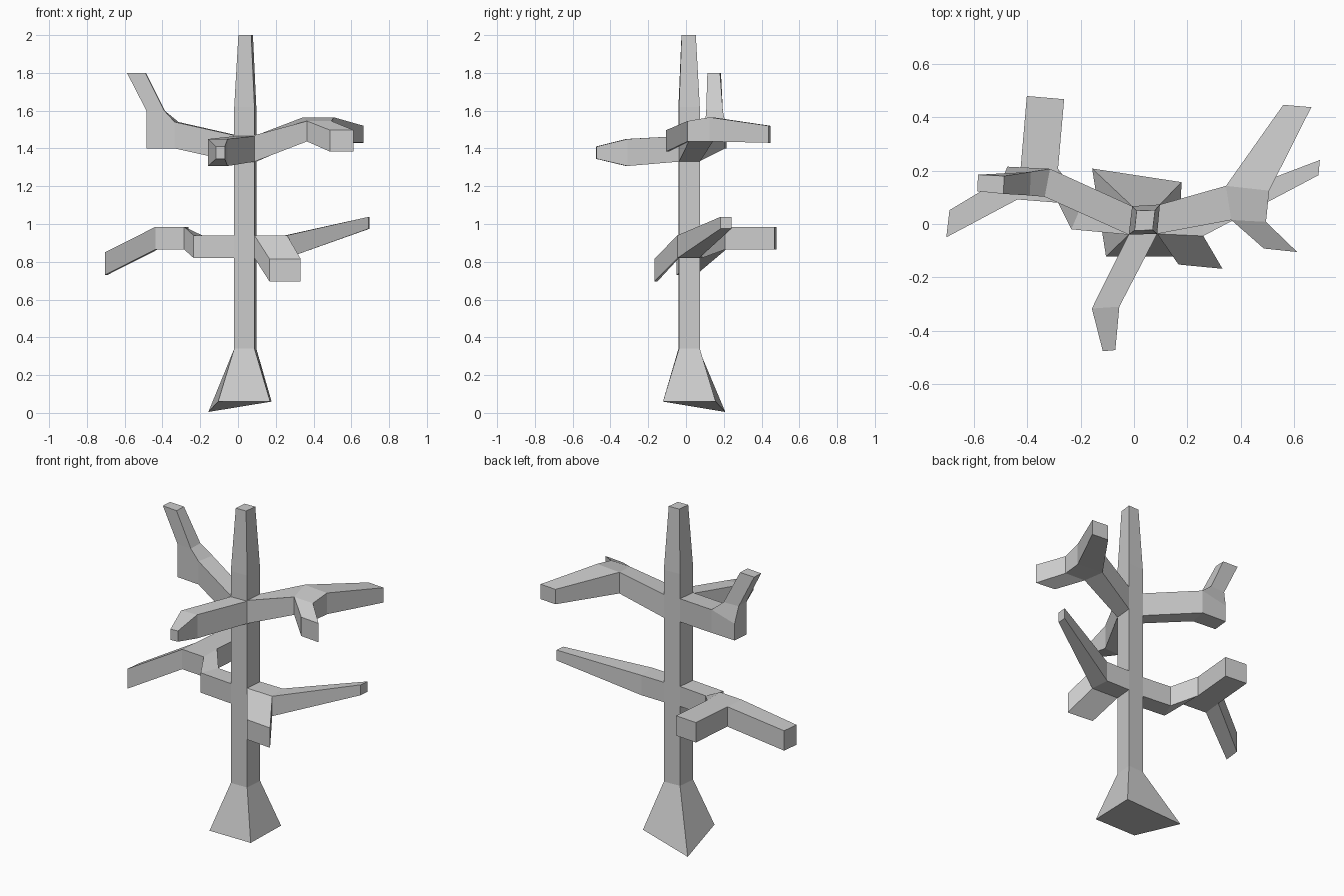
import bpy
import bmesh
from mathutils import Vector

cube = bpy.data.objects.get("Cube")
if cube:
    bpy.data.objects.remove(cube, do_unlink=True)

bark = bpy.data.materials.new("pale_grey_bark")
bark.use_nodes = True
GREY = (0.6, 0.6, 0.6, 1)
bark.diffuse_color = GREY
bark.node_tree.nodes["Principled BSDF"].inputs["Base Color"].default_value = GREY


def gate(a, b, low, high):
    """Upright cross-section over the plan line a-b."""
    return [Vector((*a, low)), Vector((*b, low)), Vector((*b, high)), Vector((*a, high))]


def ring(plan, z):
    """Level cross-section of the trunk."""
    return [Vector((*p, z)) for p in plan]


def build(name, *chains):
    """Loft each chain of sections; faces shared by two segments cancel out."""
    shell = {}
    for chain in chains:
        for s, t in zip(chain, chain[1:]):
            sides = [(s[i], s[(i + 1) % 4], t[(i + 1) % 4], t[i]) for i in range(4)]
            for quad in [tuple(s), tuple(t)] + sides:
                key = frozenset(tuple(round(c, 4) for c in v) for v in quad)
                if shell.pop(key, None) is None:
                    shell[key] = quad
    bm = bmesh.new()
    for quad in shell.values():
        bm.faces.new([bm.verts.new(v) for v in quad])
    bmesh.ops.remove_doubles(bm, verts=bm.verts, dist=0.0005)
    bmesh.ops.recalc_face_normals(bm, faces=bm.faces)
    mesh = bpy.data.meshes.new(name)
    bm.to_mesh(mesh)
    bm.free()
    mesh.materials.append(bark)
    bpy.context.collection.objects.link(bpy.data.objects.new(name, mesh))


# Trunk corners in plan: front right, front left, back left, back right
FR, FL, BL, BR = (-0.02, -0.04), (0.087, -0.037), (0.097, 0.073), (-0.007, 0.067)
trunk_plan = (FR, FL, BL, BR)
foot = [Vector((-0.105, -0.122, 0.06)), Vector((0.17, -0.122, 0.06)),
        Vector((0.178, 0.157, 0.06)), Vector((-0.157, 0.208, 0.005))]
top_plan = ((0.002, -0.024), (0.07, -0.023), (0.079, 0.052), (0.01, 0.05))
build("trunk", [foot, ring(trunk_plan, 0.34), ring(trunk_plan, 1.62), ring(top_plan, 2.0)])

# Upper front branch
build("upper_front_branch", [
    gate(FR, FL, 1.33, 1.465),
    gate((-0.158, -0.317), (-0.055, -0.31), 1.307, 1.45),
    gate((-0.117, -0.477), (-0.07, -0.473), 1.345, 1.41)])

# Upper right branch with an upturned twig
elbow = gate((-0.335, 0.102), (-0.315, 0.207), 1.4, 1.54)
end = gate((-0.485, 0.115), (-0.475, 0.215), 1.4, 1.5)
collar = [Vector((-0.39, 0.107, 1.6)), Vector((-0.388, 0.195, 1.6)),
          Vector((-0.485, 0.19, 1.6)), Vector((-0.485, 0.115, 1.6))]
twig = [Vector((-0.49, 0.113, 1.8)), Vector((-0.487, 0.18, 1.8)),
        Vector((-0.585, 0.185, 1.8)), Vector((-0.588, 0.123, 1.8))]
build("upper_right_branch",
      [gate(FR, BR, 1.33, 1.47), elbow, end],
      [[elbow[3], elbow[2], end[2], end[3]], collar, twig])

# Upper left branch, forking forward and back
front_in, front_out = (0.365, 0.015), (0.495, 0.008)
back_in, back_out = (0.345, 0.143), (0.507, 0.125)


def fork_gate(a, b, raised):
    s = gate(a, b, 1.437, 1.545)
    for i, lift in zip((3, 2), raised):
        s[i].z += lift
    return s


BACK = 0.02
build("upper_left_branch",
      [gate(FL, BL, 1.33, 1.47), fork_gate(front_in, back_in, (0, BACK)),
       fork_gate(front_out, back_out, (0, BACK))],
      [fork_gate(back_in, back_out, (BACK, BACK)),
       gate((0.56, 0.447), (0.665, 0.438), 1.43, 1.52)],
      [fork_gate(front_in, front_out, (0, 0)),
       gate((0.487, -0.092), (0.612, -0.105), 1.383, 1.497)])

# Lower left branch with a drooping stub and a long rising limb
LOW, HIGH = 0.82, 0.94
near, far = (0.26, -0.045), (0.25, 0.07)
build("lower_left_branch",
      [gate(FL, BL, LOW, HIGH), gate(near, far, LOW, HIGH),
       gate((0.692, 0.183), (0.697, 0.24), 0.975, 1.038)],
      [gate(FL, near, LOW, HIGH),
       gate((0.167, -0.152), (0.332, -0.168), 0.695, 0.815)])

# Lower right branch, forking back and down to the side
knee_front, knee_back = (-0.285, 0.08), (-0.285, 0.207)
out_front, out_back = (-0.437, 0.092), (-0.425, 0.212)
low, high = 0.865, 0.985
build("lower_right_branch",
      [gate(FR, BR, LOW, HIGH), gate((-0.235, -0.02), (-0.19, 0.085), LOW, HIGH),
       gate(knee_front, knee_back, low, high), gate(out_front, out_back, low, high),
       gate((-0.704, -0.05), (-0.692, 0.052), 0.73, 0.85)],
      [gate(out_back, knee_back, low, high),
       gate((-0.402, 0.48), (-0.262, 0.468), low, high)])
